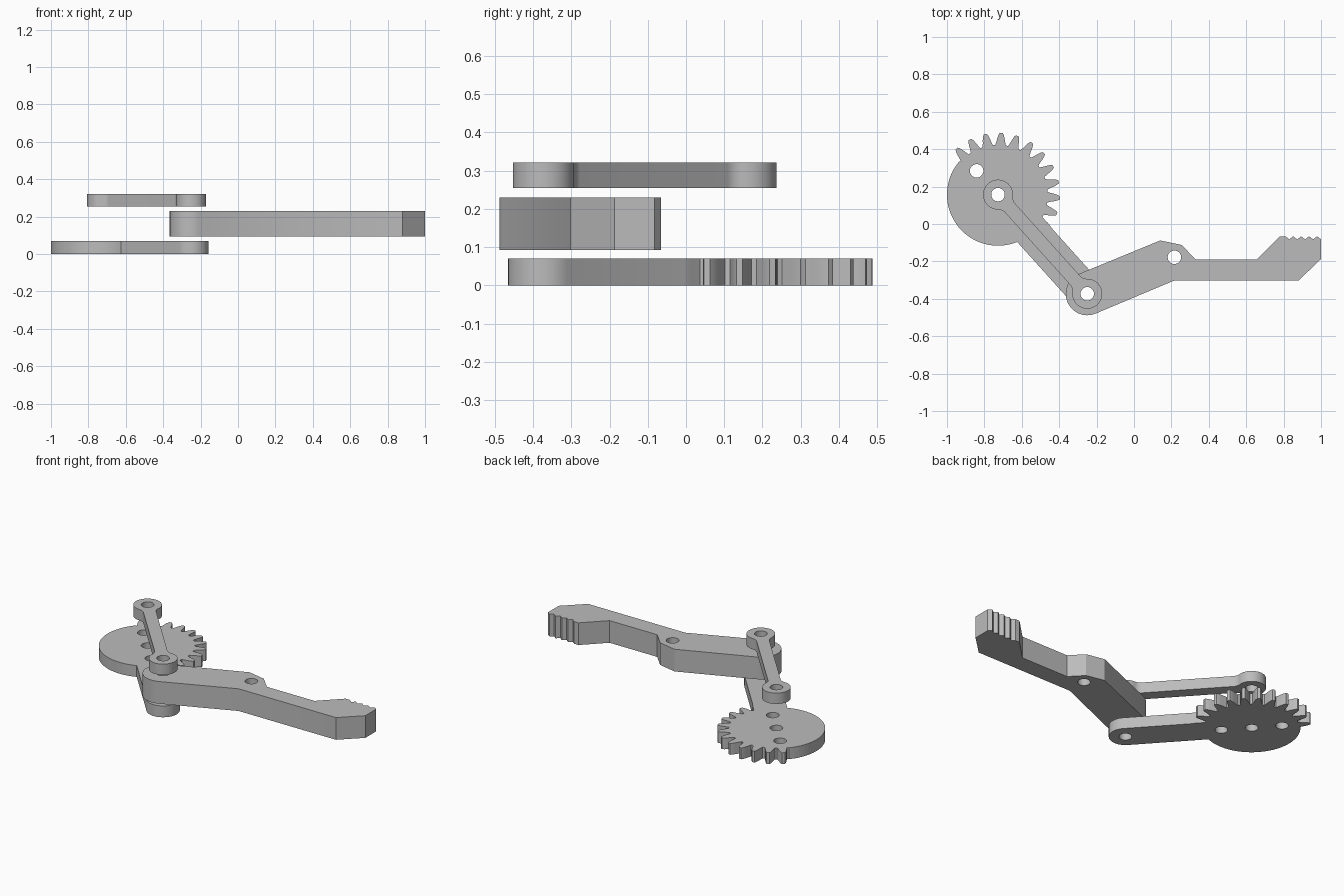
import bpy, bmesh
from math import sin, cos, pi, radians, atan2, hypot, sqrt
from mathutils import Vector

if "Cube" in bpy.data.objects:
    bpy.data.objects.remove(bpy.data.objects["Cube"], do_unlink=True)

grey = bpy.data.materials.new("plain grey")
grey.use_nodes = True
colour = (0.5, 0.5, 0.5, 1)
grey.diffuse_color = colour
grey.node_tree.nodes["Principled BSDF"].inputs["Base Color"].default_value = colour

HUB = (-0.727, 0.157)      # gear centre
JOINT = (-0.25, -0.373)    # pivot shared by all three parts
HOLE = 0.036
dx, dy = JOINT[0] - HUB[0], JOINT[1] - HUB[1]
axis, span = atan2(dy, dx), hypot(dx, dy)


def arc(centre, r, start, end, n=24):
    """Points along an arc, angles in radians."""
    steps = [start + (end - start) * i / n for i in range(n + 1)]
    return [(centre[0] + r * cos(a), centre[1] + r * sin(a)) for a in steps]


def plate(name, outline, holes, z0, z1):
    """Flat plate with round holes, extruded from z0 to z1."""
    bm = bmesh.new()
    loops = [outline] + [arc(c, HOLE, 0, 2 * pi, 32)[:-1] for c in holes]
    for loop in loops:
        verts = [bm.verts.new((x, y, z0)) for x, y in loop]
        for i, v in enumerate(verts):
            bm.edges.new((verts[i - 1], v))
    bmesh.ops.triangle_fill(bm, edges=bm.edges[:], use_beauty=True, normal=(0, 0, 1))
    new = bmesh.ops.extrude_face_region(bm, geom=bm.faces[:])["geom"]
    top = [g for g in new if isinstance(g, bmesh.types.BMVert)]
    bmesh.ops.translate(bm, verts=top, vec=Vector((0, 0, z1 - z0)))
    bmesh.ops.recalc_face_normals(bm, faces=bm.faces[:])
    mesh = bpy.data.meshes.new(name)
    bm.to_mesh(mesh)
    bm.free()
    mesh.materials.append(grey)
    mesh.shade_smooth()
    mesh.set_sharp_from_angle(angle=radians(25))
    obj = bpy.data.objects.new(name, mesh)
    bpy.context.collection.objects.link(obj)
    return obj


# Sector gear with crank arm: rounded arm end, teeth, then plain rim
half_tooth = [(1.4, 0.331), (2.6, 0.319), (3.7, 0.302), (4.7, 0.284), (6.1, 0.266)]
tooth = [(-a, r) for a, r in reversed(half_tooth)] + half_tooth


def polar(deg, r):
    return (HUB[0] + r * cos(radians(deg)), HUB[1] + r * sin(radians(deg)))


ARM, RIM = 0.093, 0.273
gear = arc(JOINT, ARM, axis - pi / 2, axis + pi / 2)
gear += [polar(-33 + a, r) for a, r in half_tooth]     # tooth merged with the arm
for k in range(11):
    gear += [polar(-18 + 15 * k + a, r) for a, r in tooth]
gear += arc(HUB, RIM, radians(140), 2 * pi + axis - radians(19.9), 48)
gear_holes = [(HUB[0] + s * dx * 0.24, HUB[1] + s * dy * 0.24) for s in (-1, 0, 1)]
plate("gear_crank", gear, gear_holes + [JOINT], 0, 0.07)

# Jaw arm: rounded pivot end, bent body, serrated gripping tip
slope = radians(22)
jaw = arc(JOINT, 0.115, slope + pi / 2, slope + 3 * pi / 2)
jaw += [(0.216, -0.302), (0.88, -0.302), (1.0, -0.187), (1.0, -0.082)]
PITCH = 0.0425
for k in range(4):
    x = 1.0 - PITCH * k
    jaw += [(x - PITCH / 2, -0.066), (x - PITCH, -0.082)]
jaw += [(0.81, -0.066), (0.78, -0.066), (0.655, -0.19), (0.33, -0.19),
        (0.255, -0.112), (0.14, -0.088)]
plate("jaw_arm", jaw, [JOINT, (0.216, -0.178)], 0.093, 0.23)

# Connecting link: two round eyes filleted into a slim bar
EYE, BAR, FIL = 0.08, 0.036, 0.05
d = sqrt((EYE + FIL) ** 2 - (BAR + FIL) ** 2)
t = atan2(BAR + FIL, d)
half = arc((span / 2 - d, -BAR - FIL), FIL, pi / 2, t, 8)
half += arc((span / 2, 0), EYE, t - pi, pi - t, 36)[1:-1]
half += arc((span / 2 - d, BAR + FIL), FIL, -t, -pi / 2, 8)
local = half + [(-x, -y) for x, y in half]
mid = ((HUB[0] + JOINT[0]) / 2, (HUB[1] + JOINT[1]) / 2)
link = [(mid[0] + x * cos(axis) - y * sin(axis),
         mid[1] + x * sin(axis) + y * cos(axis)) for x, y in local]
plate("connecting_link", link, [HUB, JOINT], 0.255, 0.322)
